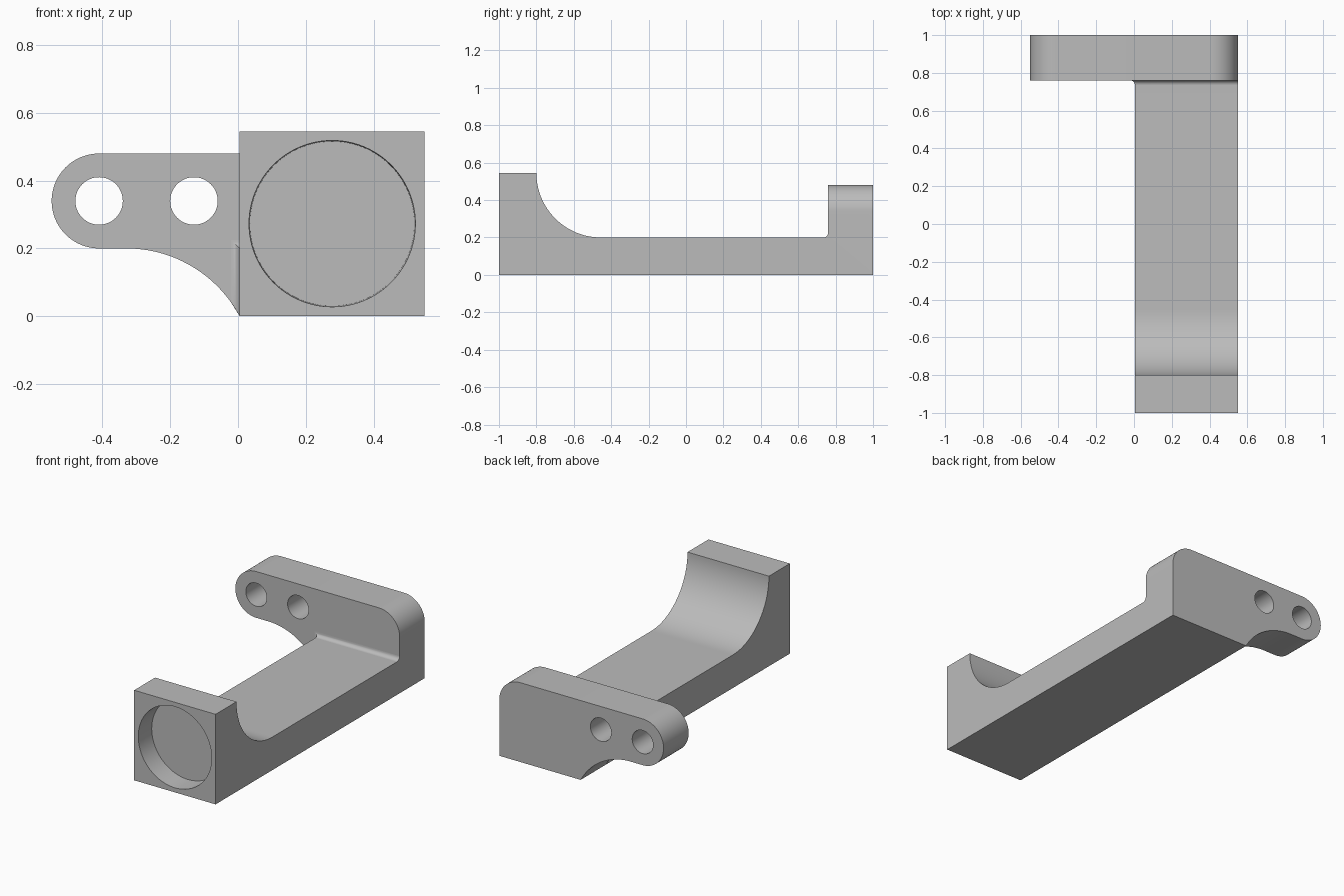
import bpy, bmesh, math
from math import sin, cos, pi, sqrt

if "Cube" in bpy.data.objects:
    bpy.data.objects.remove(bpy.data.objects["Cube"])

X0, X1 = 0.005, 0.55      # beam sides
YP = 0.76                 # front face of the mounting plate
TOP = 0.20                # beam top
R_FIL = 0.025             # small fillet where beam meets plate

grey = bpy.data.materials.new("plain grey")
grey.diffuse_color = (0.5, 0.5, 0.5, 1)
grey.use_nodes = True
grey.node_tree.nodes["Principled BSDF"].inputs["Base Color"].default_value = grey.diffuse_color


def arc(cx, cy, r, a0, a1, n):
    """Points on an arc, angles in degrees."""
    return [(cx + r * cos(math.radians(a0 + (a1 - a0) * i / n)),
             cy + r * sin(math.radians(a0 + (a1 - a0) * i / n))) for i in range(n + 1)]


def loft(name, rings):
    """Closed solid through equal rings of points."""
    bm = bmesh.new()
    vs = [[bm.verts.new(p) for p in ring] for ring in rings]
    n = len(rings[0])
    for a, b in zip(vs, vs[1:]):
        for i in range(n):
            j = (i + 1) % n
            bm.faces.new((a[i], a[j], b[j], b[i]))
    bm.faces.new(vs[0])
    bm.faces.new(vs[-1])
    bmesh.ops.recalc_face_normals(bm, faces=bm.faces)
    me = bpy.data.meshes.new(name)
    bm.to_mesh(me)
    bm.free()
    me.materials.append(grey)
    ob = bpy.data.objects.new(name, me)
    bpy.context.collection.objects.link(ob)
    return ob


def cylinder_y(name, x, z, r0, r1, y0, y1, n=64):
    return loft(name, [[(px, y, pz) for px, pz in arc(x, z, r, 0, 360 - 360 / n, n - 1)]
                       for r, y in ((r0, y0), (r1, y1))])


def combine(target, other, operation):
    mod = target.modifiers.new(operation.lower(), 'BOOLEAN')
    mod.operation, mod.object, mod.solver = operation, other, 'EXACT'
    bpy.context.view_layer.objects.active = target
    bpy.ops.object.modifier_apply(modifier=mod.name)
    bpy.data.objects.remove(other, do_unlink=True)


# Beam with raised front block and concave sweep, extruded along x
side = [(-1, 0), (YP, 0), (YP, TOP)]
side += arc(-0.455, 0.545, 0.345, 270, 180, 32) + [(-1, 0.545)]
bracket = loft("bracket", [[(x, y, z) for y, z in side] for x in (X0, X1)])

# Round recess in the front block
combine(bracket, cylinder_y("recess_cutter", 0.278, 0.273, 0.2455, 0.243, -1.0001, -0.875, 96),
        'DIFFERENCE')

# Mounting plate with rounded ear and curved underside, extruded along y
R_UNDER, X_UNDER = 0.38, -0.33
end = math.degrees(math.atan2(R_UNDER - TOP, X0 - X_UNDER))
face = [(X1, 0)] + arc(X1 - 0.14, 0.34, 0.14, 0, 90, 20)
face += arc(-0.41, 0.34, 0.14, 90, 270, 40)
face += arc(X_UNDER, TOP - R_UNDER, R_UNDER, 90, end, 24)[:-1] + [(X0, 0)]
plate = loft("plate", [[(x, y, z) for x, z in face] for y in (YP, 1)])

# Two bolt holes through the ear
for hx in (-0.41, -0.13):
    combine(plate, cylinder_y("hole_cutter", hx, 0.34, 0.07, 0.07, 0.7, 1.1), 'DIFFERENCE')
combine(bracket, plate, 'UNION')

# Mitred fillet running up the beam side and across its top
section = [(R_FIL * (1 - cos(a)), YP - R_FIL + R_FIL * sin(a))
           for a in (pi / 2 * i / 8 for i in range(9))] + [(0, YP)]


def under(x):
    return max(0, TOP - R_UNDER + sqrt(R_UNDER ** 2 - (x - X_UNDER) ** 2))


fillet = loft("fillet", [[(X0 - d, y, under(X0 - d)) for d, y in section],
                         [(X0 - d, y, TOP + d) for d, y in section],
                         [(X1, y, TOP + d) for d, y in section]])

# Smooth curved faces, keep edges sharp
for ob in (bracket, fillet):
    bpy.ops.object.select_all(action='DESELECT')
    ob.select_set(True)
    bpy.context.view_layer.objects.active = ob
    bpy.ops.object.shade_smooth_by_angle(angle=math.radians(25))
